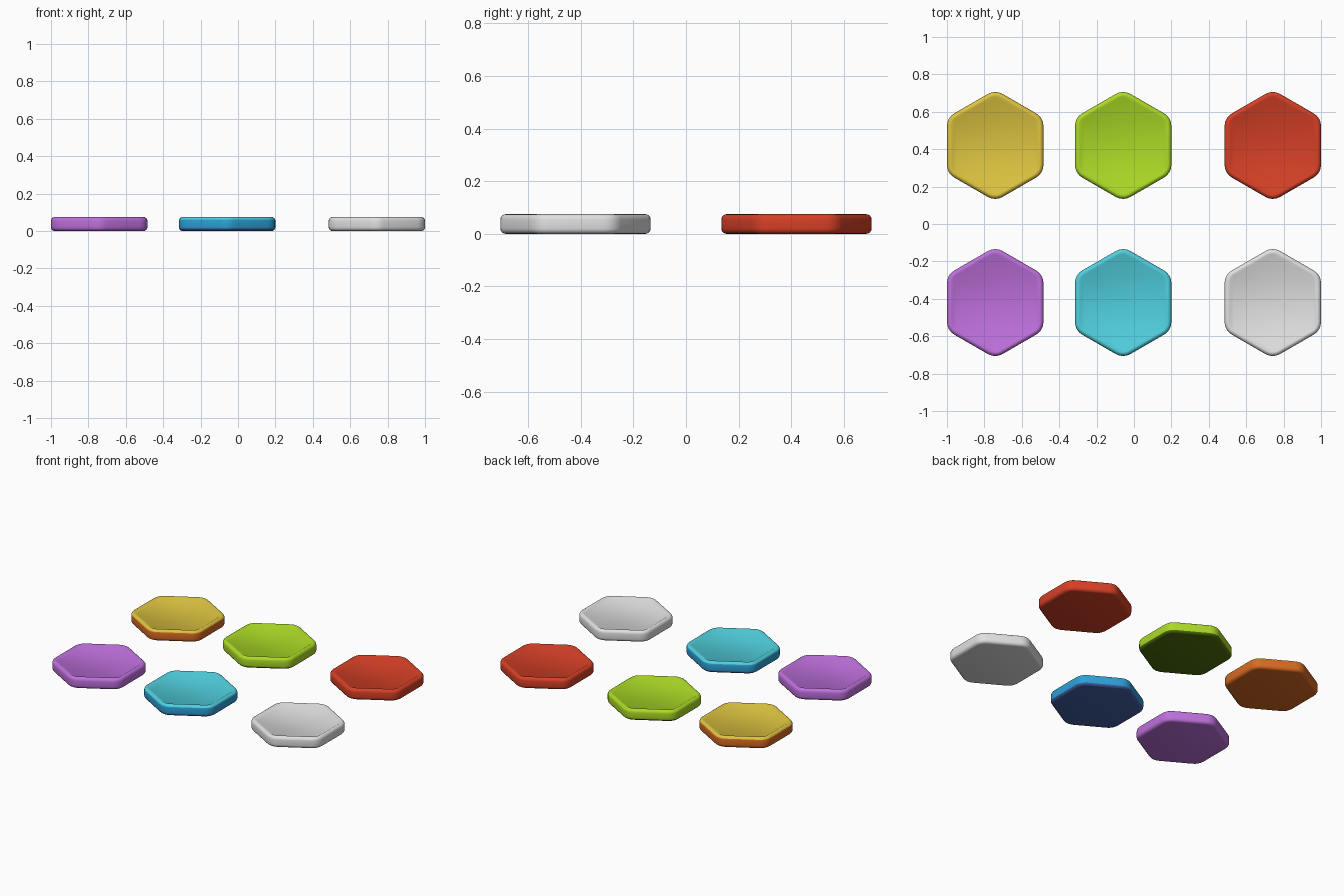
import bpy, bmesh, math

if "Cube" in bpy.data.objects:
    bpy.data.objects.remove(bpy.data.objects["Cube"])

HEIGHT = 0.075      # tile thickness
APOTHEM = 0.258     # centre to flat side
CORNER = 0.078      # plan corner radius
BEVEL = 0.021       # rounding of the rim
ARC = 4             # segments per plan corner
STEPS = 4           # segments per rim rounding


def srgb(name, r, g, b):
    def lin(c):
        c /= 255
        return c / 12.92 if c <= 0.04045 else ((c + 0.055) / 1.055) ** 2.4
    m = bpy.data.materials.new(name)
    m.diffuse_color = (lin(r), lin(g), lin(b), 1)
    m.use_nodes = True
    m.node_tree.nodes["Principled BSDF"].inputs["Base Color"].default_value = m.diffuse_color
    return m


yellow = srgb("yellow", 222, 196, 64)
orange = srgb("orange", 215, 106, 34)
lime = srgb("lime", 172, 218, 38)
dark_green = srgb("dark_green", 78, 112, 12)
red = srgb("red", 214, 64, 38)
purple = srgb("purple", 190, 112, 220)
white = srgb("white", 224, 224, 224)
cyan = srgb("cyan", 80, 208, 222)
blue = srgb("blue", 45, 160, 215)
navy = srgb("navy", 66, 96, 165)


def outline(inset):
    # rounded hexagon, points up in y, moved inwards by inset
    r = CORNER - inset
    d = (APOTHEM - CORNER) / math.cos(math.pi / 6)
    pts = []
    for k in range(6):
        a = math.radians(30 + 60 * k)
        for i in range(ARC + 1):
            t = a + math.radians(-30 + 60 * i / ARC)
            pts.append((d * math.cos(a) + r * math.cos(t),
                        d * math.sin(a) + r * math.sin(t)))
    return pts


# rim section as (inset, z): bottom rounding, side, top rounding, shallow recess
profile = []
for i in range(STEPS + 1):
    a = math.pi / 2 * i / STEPS
    profile.append((BEVEL * (1 - math.sin(a)), BEVEL * (1 - math.cos(a))))
profile += [(inset, HEIGHT - z) for inset, z in reversed(profile)]
profile.append((0.030, HEIGHT - 0.005))


def tile(name, x, y, top, side, bottom):
    bm = bmesh.new()
    rings = [[bm.verts.new((px, py, z)) for px, py in outline(ins)]
             for ins, z in profile]
    n = len(rings[0])
    for lo, hi in zip(rings, rings[1:]):
        for i in range(n):
            j = (i + 1) % n
            bm.faces.new((lo[i], lo[j], hi[j], hi[i]))
    bm.faces.new(rings[-1])
    bm.faces.new(list(reversed(rings[0])))
    # colour by height: top, side band, underside
    for f in bm.faces:
        f.smooth = True
        z = f.calc_center_median().z
        f.material_index = 0 if z > HEIGHT - 0.014 else (2 if z < 0.014 else 1)
    me = bpy.data.meshes.new(name)
    bm.to_mesh(me)
    bm.free()
    for m in (top, side, bottom):
        me.materials.append(m)
    ob = bpy.data.objects.new(name, me)
    ob.location = (x, y, 0)
    bpy.context.collection.objects.link(ob)


# two rows of three tiles
COLS = (-0.742, -0.058, 0.742)
ROW = 0.42
tile("yellow_tile", COLS[0], ROW, yellow, orange, orange)
tile("green_tile", COLS[1], ROW, lime, lime, dark_green)
tile("red_tile", COLS[2], ROW, red, red, red)
tile("purple_tile", COLS[0], -ROW, purple, purple, purple)
tile("blue_tile", COLS[1], -ROW, cyan, blue, navy)
tile("white_tile", COLS[2], -ROW, white, white, white)
